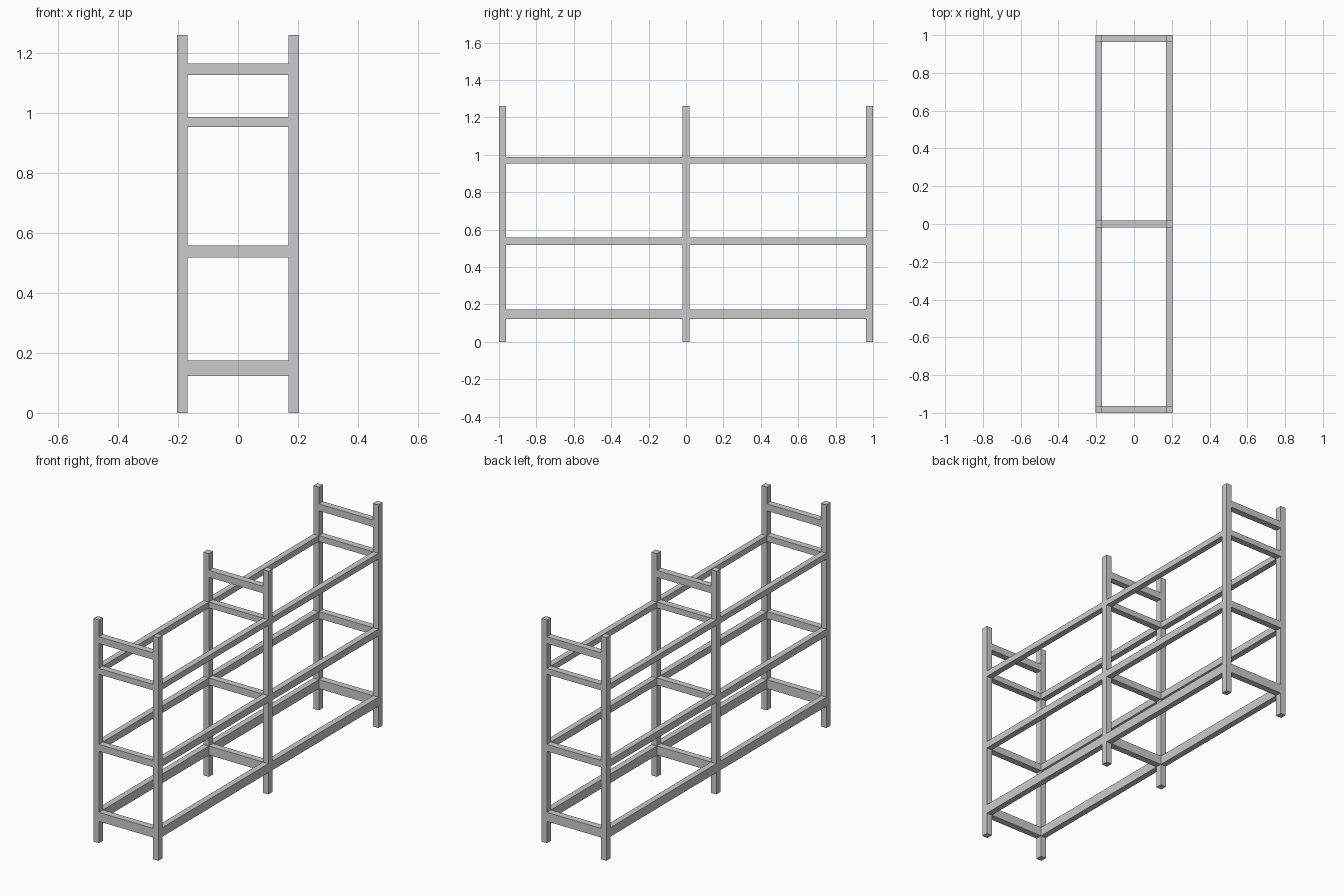
import bpy, bmesh

if "Cube" in bpy.data.objects:
    bpy.data.objects.remove(bpy.data.objects["Cube"])

W, H = 0.203, 1.26            # half width, post height
PX, PY = 0.034, 0.037         # post section
POST_Y = (-1 + PY / 2, 0.0, 1 - PY / 2)
LEVELS = {"lower": (0.123, 0.174), "middle": (0.519, 0.558), "upper": (0.954, 0.987)}
TOP_BAR = (1.127, 1.166)


def box(name, x, y, z):
    """Box from (min, max) ranges on each axis."""
    bm = bmesh.new()
    bmesh.ops.create_cube(bm, size=1)
    for v in bm.verts:
        for i, (a, b) in enumerate((x, y, z)):
            v.co[i] = a if v.co[i] < 0 else b
    mesh = bpy.data.meshes.new(name)
    bm.to_mesh(mesh)
    bm.free()
    obj = bpy.data.objects.new(name, mesh)
    bpy.context.collection.objects.link(obj)
    return obj


inner = W - PX
sides = {"left": (-W, -inner), "right": (inner, W)}
frames = ("front", "centre", "back")

# Three ladder frames: two posts and four crossbars each
for frame, yc in zip(frames, POST_Y):
    y = (yc - PY / 2, yc + PY / 2)
    for side, x in sides.items():
        box(f"{frame}_{side}_post", x, y, (0, H))
    for level, z in LEVELS.items():
        box(f"{frame}_{level}_crossbar", (-inner, inner), y, z)
    box(f"{frame}_top_crossbar", (-inner, inner), y, TOP_BAR)

# Long rails spanning between neighbouring frames
for bay, y0, y1 in (("front", POST_Y[0], POST_Y[1]), ("back", POST_Y[1], POST_Y[2])):
    for side, x in sides.items():
        for level, z in LEVELS.items():
            box(f"{bay}_{side}_{level}_rail", x, (y0 + PY / 2, y1 - PY / 2), z)
